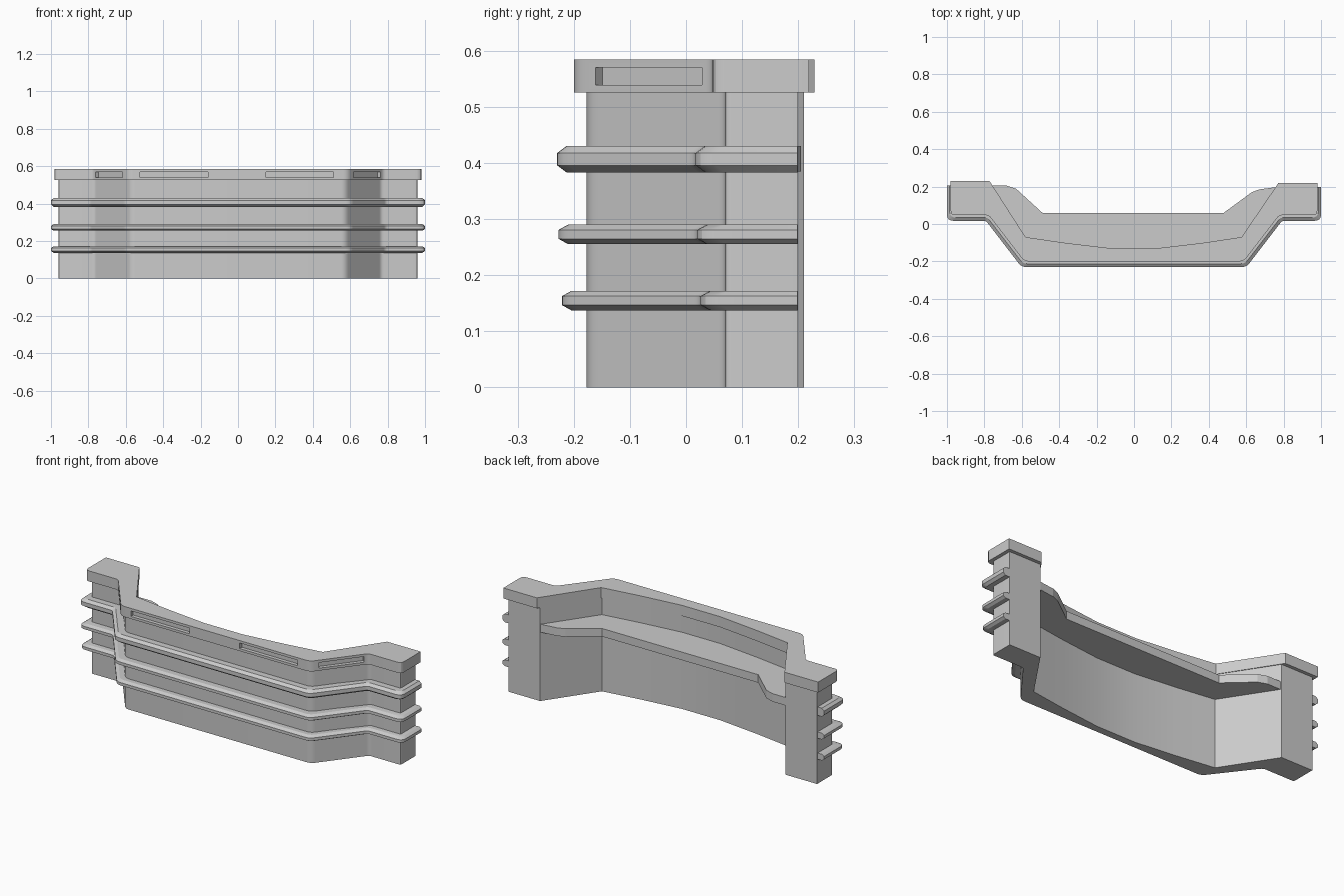
import bpy, bmesh, math
from mathutils import Vector

if "Cube" in bpy.data.objects:
    bpy.data.objects.remove(bpy.data.objects["Cube"])


def fillet(pts, radii, seg=4):
    # Round the corners of an open path with small curves
    out = []
    for i, p in enumerate(pts):
        r = radii[i]
        if r == 0:
            out.append(p)
            continue
        p0, p1, p2 = Vector(pts[i - 1]), Vector(p), Vector(pts[i + 1])
        a = p1 + (p0 - p1).normalized() * r
        b = p1 + (p2 - p1).normalized() * r
        for k in range(seg + 1):
            t = k / seg
            q = a * (1 - t) ** 2 + p1 * 2 * t * (1 - t) + b * t * t
            out.append((q.x, q.y))
    return out


def front_path(d, end_d, corner, back_l, back_r):
    # Front outline in plan, pushed outward by d (end_d at the two ends)
    def half(back):
        return [(0.96 + end_d, back), (0.96 + end_d, 0.07 - d),
                (0.765 + d / 2, 0.07 - d), (0.575 + d / 2, -0.177 - d)]
    left = [(-x, y) for x, y in half(back_l)]
    pts = left + half(back_r)[::-1]
    return fillet(pts, [0, corner, 0.015, 0.025, 0.025, 0.015, corner, 0])


def inner_path(g=0.0):
    # Rear face of the wall, right to left, pulled in by g
    return [(0.575, -0.07 - g), (0.36, -0.102 - g), (0.12, -0.13 - g),
            (-0.12, -0.13 - g), (-0.36, -0.102 - g), (-0.58, -0.07 - g)]


def loft(name, rings):
    # Stack plan outlines (points, z) into one closed solid
    bm = bmesh.new()
    loops = [[bm.verts.new((x, y, z)) for x, y in pts] for pts, z in rings]
    n = len(loops[0])
    for a, b in zip(loops, loops[1:]):
        for i in range(n):
            j = (i + 1) % n
            bm.faces.new((a[i], a[j], b[j], b[i]))
    bm.faces.new(loops[0][::-1])
    bm.faces.new(loops[-1])
    bmesh.ops.recalc_face_normals(bm, faces=bm.faces)
    me = bpy.data.meshes.new(name)
    bm.to_mesh(me)
    bm.free()
    ob = bpy.data.objects.new(name, me)
    bpy.context.collection.objects.link(ob)
    return ob


def smooth(ob):
    bpy.ops.object.select_all(action='DESELECT')
    bpy.context.view_layer.objects.active = ob
    ob.select_set(True)
    bpy.ops.object.shade_smooth_by_angle(angle=math.radians(25))


# Main wall
g = 0.006
wall_plan = (front_path(0, 0, 0.012, 0.21, 0.2)
             + [(0.765, 0.2)] + inner_path(g) + [(-0.765, 0.21)])
smooth(loft("wall", [(wall_plan, 0), (wall_plan, 0.54)]))

# Three chamfered ribs round the front and ends
for name, z0, z1, d in (("lower_rib", 0.137, 0.172, 0.044),
                        ("middle_rib", 0.255, 0.29, 0.05),
                        ("upper_rib", 0.383, 0.43, 0.053)):
    def rib_plan(off, end):
        return (front_path(off, end, 0.035, 0.205, 0.199)
                + [(0.8, 0.199), (0.8, 0.1), (0.59, -0.15),
                   (-0.59, -0.15), (-0.8, 0.1), (-0.8, 0.205)])
    c = (z1 - z0) * 0.27
    small, full = rib_plan(d - 0.017, 0.026), rib_plan(d, 0.04)
    smooth(loft(name, [(small, z0), (full, z0 + c), (full, z1 - c), (small, z1)]))

# Top cap, slightly wider than the wall
cap_plan = (front_path(0.023, 0.02, 0.025, 0.229, 0.219)
            + [(0.772, 0.219)] + inner_path() + [(-0.772, 0.229)])
cap = loft("top_cap", [(cap_plan, 0.525), (cap_plan, 0.584)])

# Recessed slots cut into the cap and the wall top behind it
slope = math.atan2(0.247, 0.19)
for x, y, length, rot in ((-0.342, -0.2, 0.365, 0), (0.33, -0.2, 0.36, 0),
                          (0.689, -0.066, 0.24, slope),
                          (-0.689, -0.066, 0.24, -slope)):
    bpy.ops.mesh.primitive_cube_add(size=1, location=(x, y, 0.5545),
                                    rotation=(0, 0, rot))
    cutter = bpy.context.object
    cutter.name = "slot_cutter"
    cutter.scale = (length, 0.04, 0.031)
    cutter.hide_render = True
    bpy.context.view_layer.objects.active = cap
    mod = cap.modifiers.new("slot", 'BOOLEAN')
    mod.operation = 'DIFFERENCE'
    mod.solver = 'EXACT'
    mod.object = cutter
    bpy.ops.object.modifier_apply(modifier=mod.name)
    bpy.data.objects.remove(cutter)
smooth(cap)

# Shelf behind the wall
shelf_plan = [(-0.775, 0.205), (-0.68, 0.205), (-0.63, 0.188), (-0.49, 0.06),
              (0.48, 0.06), (0.63, 0.17), (0.67, 0.185), (0.775, 0.199),
              (0.585, -0.09), (0.12, -0.15), (-0.12, -0.15), (-0.59, -0.09)]
loft("rear_shelf", [(shelf_plan, 0.385), (shelf_plan, 0.43)])
